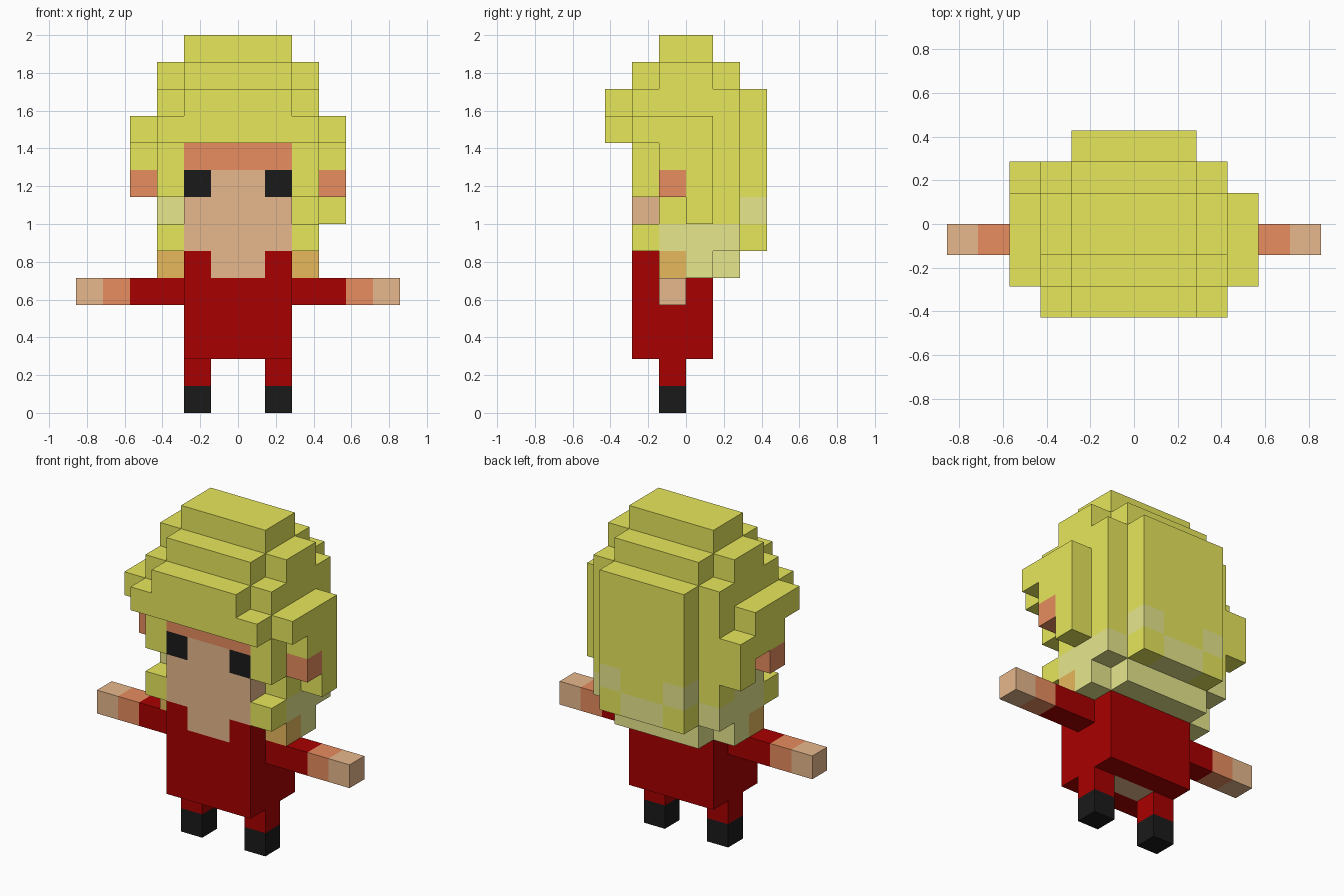
import bpy, bmesh, math
from mathutils import Vector

if "Cube" in bpy.data.objects:
    bpy.data.objects.remove(bpy.data.objects["Cube"])

U = 1 / 7  # size of one block

COLOURS = {
    "hair_yellow": (0.799, 0.799, 0.107),
    "hair_pale": (0.799, 0.799, 0.27),
    "hair_tan": (0.799, 0.479, 0.107),
    "skin": (0.799, 0.479, 0.262),
    "skin_shade": (0.799, 0.266, 0.117),
    "suit_red": (0.397, 0.0, 0.0),
    "black": (0.0103, 0.0103, 0.0103),
}
NAMES = list(COLOURS)
MATS = []
for name, rgb in COLOURS.items():
    m = bpy.data.materials.new(name)
    m.diffuse_color = (*rgb, 1)
    m.use_nodes = True
    m.node_tree.nodes["Principled BSDF"].inputs["Base Color"].default_value = m.diffuse_color
    MATS.append(m)

cells = {}  # block position -> (part, colour)


def box(part, colour, x, y, z, mirror=False):
    """Fill the blocks between the given limits, optionally on both sides."""
    for i in range(*x):
        for j in range(*y):
            for k in range(*z):
                cells[i, j, k] = (part, colour)
                if mirror:
                    cells[-1 - i, j, k] = (part, colour)


def paint(colour, *spots):
    for s in spots:
        cells[s] = (cells[s][0], colour)


H = "hair_yellow"
# hair cap, stepped tiers from the crown down
box("hair", H, (-2, 2), (-1, 1), (13, 14))
box("hair", H, (-2, 2), (-2, 2), (12, 13))
box("hair", H, (-3, 3), (-1, 1), (12, 13))
box("hair", H, (-3, 3), (-2, 2), (10, 12))
box("hair", H, (-3, 3), (-1, 2), (6, 10))
# fringe
box("hair", H, (-2, 2), (-3, -2), (11, 12))
box("hair", H, (-3, 3), (-3, -2), (10, 11))
# back of the hair and nape
box("hair", H, (-2, 2), (2, 3), (6, 12))
box("hair", "hair_pale", (-2, 2), (-1, 2), (5, 6))
box("hair", "hair_pale", (-3, 3), (-1, 1), (5, 6))
# locks beside the face
box("hair", H, (2, 3), (-2, -1), (8, 10), True)
box("hair", H, (2, 3), (-2, -1), (6, 7), True)
# side buns, slightly different left and right
box("hair", H, (3, 4), (-2, 1), (10, 11), True)
box("hair", H, (3, 4), (-1, 1), (9, 10), True)
box("hair", H, (3, 4), (0, 1), (7, 9))
box("hair", H, (-4, -3), (1, 2), (8, 10))
# pale and tan hair ends
box("hair", "hair_pale", (2, 3), (-1, 2), (6, 7), True)
box("hair", "hair_tan", (2, 3), (-1, 0), (5, 6), True)
paint("hair_pale", (1, 2, 7), (-2, 2, 7), (0, 2, 6), (-1, 2, 6), (-3, -1, 7), (-3, 0, 7))

# ears
box("ears", "skin_shade", (3, 4), (-1, 0), (8, 9), True)

# face with shaded forehead and eyes
box("face", "skin", (-2, 2), (-2, -1), (5, 9))
box("face", "skin_shade", (-2, 2), (-2, -1), (9, 10))
box("face", "black", (1, 2), (-2, -1), (8, 9), True)

# torso with shoulder straps
box("torso", "suit_red", (-2, 2), (-2, 1), (2, 5))
box("torso", "suit_red", (1, 2), (-2, -1), (5, 6), True)
paint("skin", (-1, -1, 2), (0, -1, 2))

# arms: sleeve, wrist, hand
box("arms", "suit_red", (2, 4), (-1, 0), (4, 5), True)
box("arms", "skin_shade", (4, 5), (-1, 0), (4, 5), True)
box("arms", "skin", (5, 6), (-1, 0), (4, 5), True)

# legs and shoes
box("legs", "suit_red", (1, 2), (-1, 0), (1, 2), True)
box("shoes", "black", (1, 2), (-1, 0), (0, 1), True)


def build(part):
    """Make the outer skin of one part, leaving out faces between blocks."""
    bm = bmesh.new()
    for c, (p, colour) in cells.items():
        if p != part:
            continue
        for axis in range(3):
            for s in (-1, 1):
                n = [0, 0, 0]
                n[axis] = s
                if tuple(a + b for a, b in zip(c, n)) in cells:
                    continue
                a, b = (axis + 1) % 3, (axis + 2) % 3
                corners = []
                for da, db in ((0, 0), (1, 0), (1, 1), (0, 1))[::s]:
                    v = list(c)
                    v[axis] += (s + 1) // 2
                    v[a] += da
                    v[b] += db
                    corners.append(bm.verts.new(Vector(v) * U))
                bm.faces.new(corners).material_index = NAMES.index(colour)
    bmesh.ops.remove_doubles(bm, verts=bm.verts[:], dist=1e-4)
    bmesh.ops.dissolve_limit(bm, angle_limit=math.radians(1), verts=bm.verts[:],
                             edges=bm.edges[:], delimit={"MATERIAL"})
    me = bpy.data.meshes.new(part)
    bm.to_mesh(me)
    bm.free()
    for m in MATS:
        me.materials.append(m)
    bpy.context.collection.objects.link(bpy.data.objects.new(part, me))


for part in ("hair", "ears", "face", "torso", "arms", "legs", "shoes"):
    build(part)
